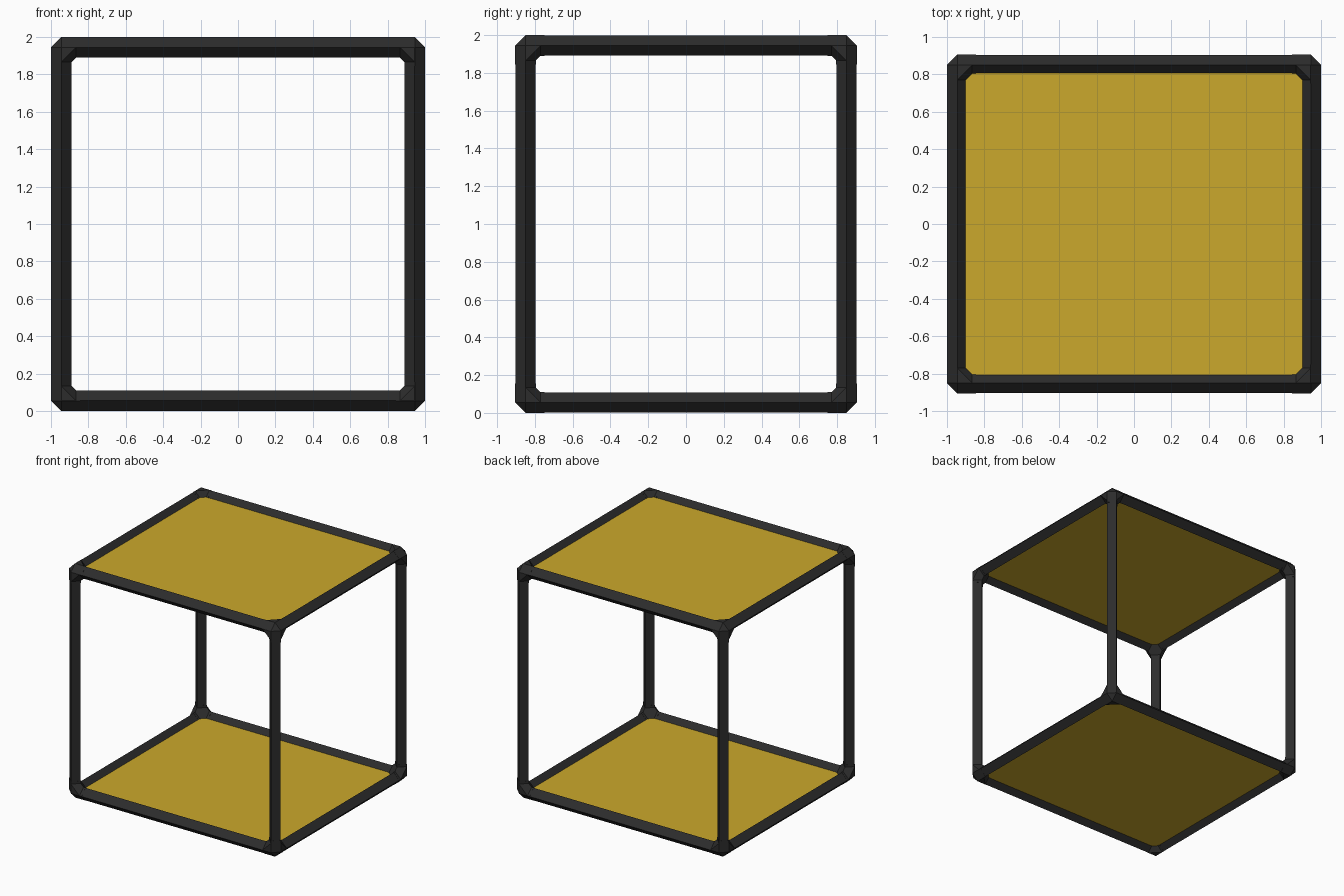
import bpy
import bmesh
from itertools import product
from mathutils import Vector

cube = bpy.data.objects.get("Cube")
if cube:
    bpy.data.objects.remove(cube, do_unlink=True)


def material(name, rgb):
    mat = bpy.data.materials.new(name)
    mat.use_nodes = True
    mat.diffuse_color = (*rgb, 1)
    mat.node_tree.nodes["Principled BSDF"].inputs["Base Color"].default_value = (*rgb, 1)
    return mat


BLACK = material("matte black", (0.025, 0.025, 0.025))
GOLD = material("gold", (0.60, 0.395, 0.025))

# Centre lines of the frame, and half diagonals of the square bars
CENTRE = Vector((0.945, 0.85, 0.945))
MID = Vector((0, 0, 1))
FITTING = 0.055
BAR = 0.0535
ARM = 0.10
FLARE = 0.08
AXES = [Vector((1, 0, 0)), Vector((0, 1, 0)), Vector((0, 0, 1))]


def diamond(centre, axis, radius):
    """Cross-section standing on its edge, square to the given axis."""
    u, v = AXES[(axis + 1) % 3], AXES[(axis + 2) % 3]
    return [centre + d * radius for d in (u, v, -u, -v)]


def add_hull(bm, points):
    verts = [bm.verts.new(p) for p in points]
    result = bmesh.ops.convex_hull(bm, input=verts)
    loose = [v for v in result["geom_interior"] if isinstance(v, bmesh.types.BMVert)]
    bmesh.ops.delete(bm, geom=loose, context="VERTS")


def finish(bm, name, mat):
    bmesh.ops.recalc_face_normals(bm, faces=bm.faces[:])
    mesh = bpy.data.meshes.new(name)
    bm.to_mesh(mesh)
    bm.free()
    mesh.materials.append(mat)
    obj = bpy.data.objects.new(name, mesh)
    bpy.context.collection.objects.link(obj)
    return obj


def side_name(signs, axes):
    words = (("right", "left"), ("front", "back"), ("bottom", "top"))
    return "_".join(words[a][signs[a] > 0] for a in axes)


def at(signs):
    return MID + Vector(c * s for c, s in zip(CENTRE, signs))


# Three-way corner fittings: a flared core with one sleeve along each bar
for signs in product((-1, 1), repeat=3):
    corner = at(signs)
    bm = bmesh.new()
    core = [corner + a * FITTING * s for a in AXES for s in (-1, 1)]
    for axis in range(3):
        inward = AXES[axis] * -signs[axis]
        core += diamond(corner + inward * FLARE, axis, FITTING)
        add_hull(bm, diamond(corner, axis, FITTING)
                 + diamond(corner + inward * ARM, axis, FITTING))
    add_hull(bm, core)
    finish(bm, "corner_fitting_" + side_name(signs, (2, 1, 0)), BLACK)

# Twelve straight bars between the fittings
for axis, kind in enumerate(("cross_rail", "side_rail", "post")):
    others = [a for a in (2, 1, 0) if a != axis]
    for pair in product((-1, 1), repeat=2):
        signs = [0, 0, 0]
        for a, s in zip(others, pair):
            signs[a] = s
        reach = AXES[axis] * (CENTRE[axis] - FLARE)
        bm = bmesh.new()
        add_hull(bm, diamond(at(signs) - reach, axis, BAR)
                 + diamond(at(signs) + reach, axis, BAR))
        finish(bm, f"{kind}_{side_name(signs, others)}", BLACK)

# Flat panels held in the top and bottom frames
for s, name in ((-1, "bottom_panel"), (1, "top_panel")):
    bm = bmesh.new()
    bmesh.ops.create_cube(bm, size=1)
    bmesh.ops.scale(bm, vec=(CENTRE.x * 2 - 0.04, CENTRE.y * 2 - 0.04, 0.02), verts=bm.verts)
    bmesh.ops.translate(bm, vec=at((0, 0, s)), verts=bm.verts)
    finish(bm, name, GOLD)
